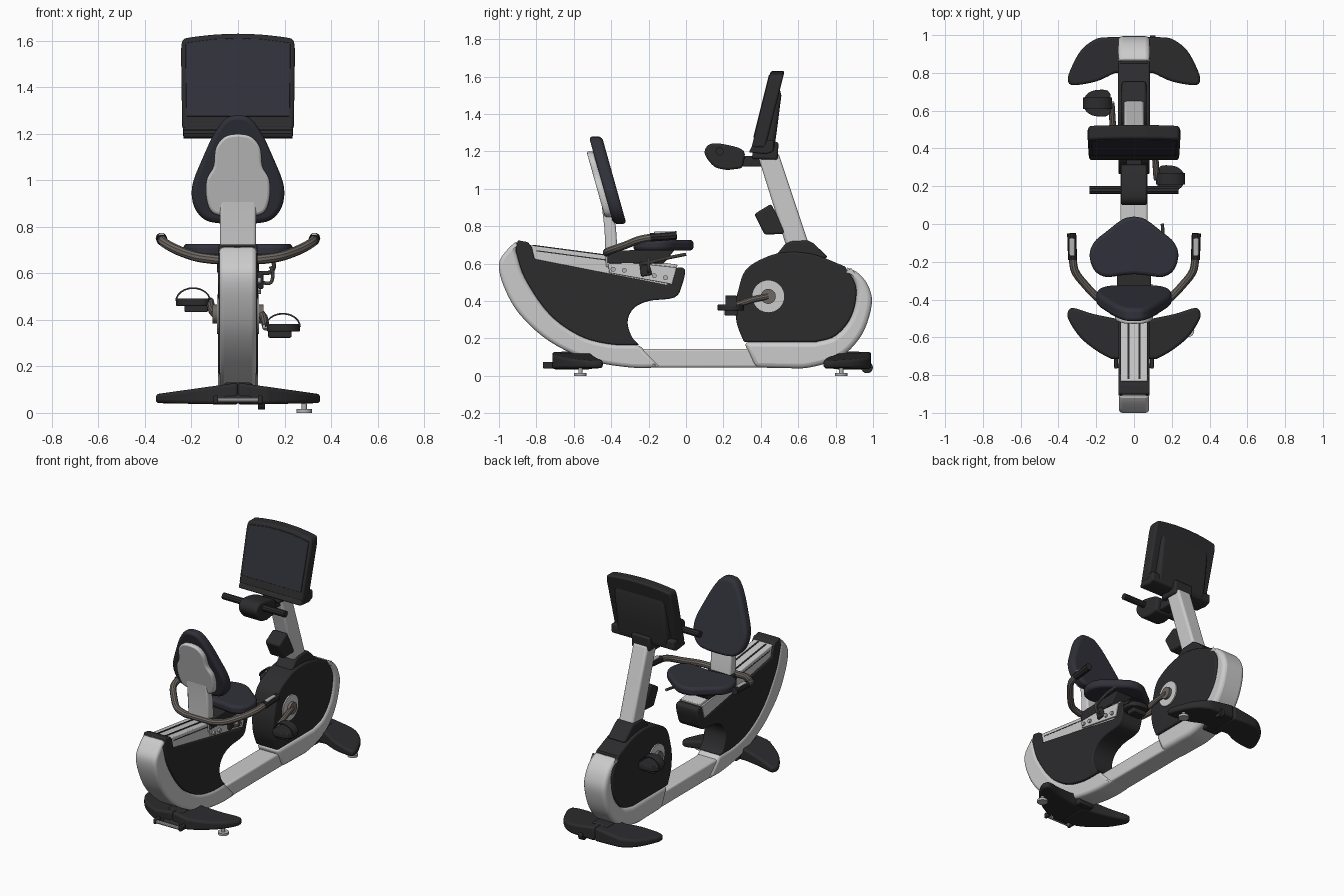
import bpy, bmesh, math
from mathutils import Vector

if "Cube" in bpy.data.objects:
    bpy.data.objects.remove(bpy.data.objects["Cube"])


def material(name, c):
    m = bpy.data.materials.new(name)
    m.diffuse_color = (*c, 1)
    m.use_nodes = True
    m.node_tree.nodes["Principled BSDF"].inputs["Base Color"].default_value = m.diffuse_color
    return m


LIGHT = material("light_grey", (.62, .62, .62))
DARK = material("black_plastic", (.025, .025, .027))
PAD = material("pad", (.03, .03, .042))
TUBE = material("dark_tube", (.16, .14, .125))
METAL = material("metal", (.45, .45, .46))


def smooth(pts, n=5):
    """Open Catmull-Rom curve through the points."""
    p = [Vector(q) for q in pts]
    p = [2 * p[0] - p[1]] + p + [2 * p[-1] - p[-2]]
    out = []
    for i in range(1, len(p) - 2):
        a, b, c, d = p[i - 1:i + 3]
        for k in range(n):
            t = k / n
            out.append(.5 * (2 * b + (c - a) * t + (2 * a - 5 * b + 4 * c - d) * t * t
                             + (3 * b - a - 3 * c + d) * t ** 3))
    return [tuple(v) for v in out] + [tuple(p[-2])]


def mirrored(half):
    return half + [(-x, y) for x, y in reversed(half) if x > 1e-4]


def finish(ob, mat):
    ob.data.materials.clear()
    ob.data.materials.append(mat)
    bpy.ops.object.select_all(action='DESELECT')
    ob.select_set(True)
    bpy.context.view_layer.objects.active = ob
    bpy.ops.object.shade_smooth_by_angle(angle=math.radians(35))
    return ob


def mirror_x(ob):
    m = ob.modifiers.new("mirror", 'MIRROR')
    m.use_mirror_merge = False
    return ob


def prism(name, pts, d0, d1, mat, axis='x', bevel=.01, warp=None):
    """Extrude a 2D outline along an axis, optionally warp it, and round its rims."""
    put = {'x': lambda a, b, d: (d, a, b), 'y': lambda a, b, d: (a, d, b),
           'z': lambda a, b, d: (a, b, d)}[axis]
    bm = bmesh.new()
    lo, hi = ([bm.verts.new(put(a, b, d)) for a, b in pts] for d in (d0, d1))
    n = len(pts)
    bm.faces.new(lo)
    bm.faces.new(hi)
    for i in range(n):
        bm.faces.new((lo[i], lo[(i + 1) % n], hi[(i + 1) % n], hi[i]))
    if warp:
        for v in bm.verts:
            v.co = warp(v.co)
    bmesh.ops.recalc_face_normals(bm, faces=bm.faces)
    me = bpy.data.meshes.new(name)
    bm.to_mesh(me)
    ob = bpy.data.objects.new(name, me)
    bpy.context.collection.objects.link(ob)
    if bevel:
        b = ob.modifiers.new("bevel", 'BEVEL')
        b.width, b.segments, b.limit_method = bevel, 3, 'ANGLE'
        b.angle_limit = math.radians(40)
        b.use_clamp_overlap = False
    return finish(ob, mat)


def box(name, x, y, z, mat, bevel=.006):
    return prism(name, [(y[0], z[0]), (y[1], z[0]), (y[1], z[1]), (y[0], z[1])], x[0], x[1], mat, bevel=bevel)


def cyl(name, loc, r, depth, mat, axis='x'):
    rot = {'x': (0, math.pi / 2, 0), 'y': (math.pi / 2, 0, 0), 'z': (0, 0, 0)}[axis]
    bpy.ops.mesh.primitive_cylinder_add(vertices=32, radius=r, depth=depth, location=loc, rotation=rot)
    ob = bpy.context.object
    ob.name = name
    return finish(ob, mat)


def tube(name, pts, r, mat):
    cu = bpy.data.curves.new(name, 'CURVE')
    cu.dimensions, cu.bevel_depth, cu.bevel_resolution, cu.use_fill_caps = '3D', r, 3, True
    s = cu.splines.new('POLY')
    s.points.add(len(pts) - 1)
    for q, p in zip(s.points, pts):
        q.co = (*p, 1)
    ob = bpy.data.objects.new(name, cu)
    bpy.context.collection.objects.link(ob)
    bpy.ops.object.select_all(action='DESELECT')
    ob.select_set(True)
    bpy.context.view_layer.objects.active = ob
    bpy.ops.object.convert(target='MESH')
    return finish(bpy.context.object, mat)


# Seat-end frame: light outer band, black side panel, rail
band_in = smooth([(-.25, .165), (-.41, .17), (-.57, .215), (-.73, .33), (-.86, .52), (-.91, .67)])
band_out = smooth([(-.9, .725), (-.955, .675), (-1, .6), (-.975, .48), (-.89, .33), (-.73, .185),
                   (-.52, .085), (-.3, .045), (-.13, .045)])
prism("rear_frame_band", band_in + band_out, -.08, .08, LIGHT, bevel=.02)
nose = smooth([(-.06, .575), (-.025, .58), (-.005, .56), (-.02, .49), (-.06, .42), (-.2, .4),
               (-.28, .36), (-.312, .29), (-.29, .21), (-.25, .165)])
prism("rear_side_panel", [(-.9, .725), (-.845, .715), (-.825, .69), (-.81, .625), (-.1, .485)] + nose + band_in[1:],
      -.083, .083, DARK, bevel=.008)
prism("seat_rail", [(-.84, .7), (-.045, .595), (-.08, .47), (-.82, .6)], -.072, .072, LIGHT, bevel=.006)
for x in (-.03, .03):
    prism("rail_slot", [(-.82, .701), (-.4, .6455), (-.4, .63), (-.82, .68)], x - .005, x + .005, DARK, bevel=0)
mirror_x(prism("rail_side_groove", [(-.8, .672), (-.3, .606), (-.3, .6), (-.8, .666)], .07, .0735, DARK, bevel=0))

# Floor beam
prism("floor_beam", [(-.3, .045), (.45, .045), (.45, .145), (-.3, .145)], -.072, .072, LIGHT, bevel=.012)

# Drive housing at the far end
front = smooth([(.31, .18), (.272, .28), (.265, .38), (.28, .46), (.315, .56), (.395, .62), (.52, .66),
                (.68, .65), (.85, .585)])
split = smooth([(.85, .585), (.91, .47), (.885, .32), (.8, .215), (.69, .18)])
prism("drive_housing", front + split[1:], -.083, .083, DARK, bevel=.01)
shell = smooth([(.37, .045), (.52, .042), (.66, .045), (.825, .1), (.94, .22), (.993, .38), (.975, .48), (.92, .55), (.85, .585)])
prism("drive_housing_band", shell + split[1:] + [(.31, .18)], -.085, .085, LIGHT, bevel=.025)
prism("mast_collar", [(.47, .63), (.53, .705), (.56, .72), (.65, .725), (.68, .71), (.76, .635), (.6, .58)],
      -.065, .065, DARK, bevel=.012)

# Mast, bottle holder
prism("mast", [(.54, .68), (.665, .68), (.495, 1.19), (.38, 1.19)], -.055, .055, LIGHT, bevel=.015)
prism("bottle_holder", [(.365, .865), (.455, .92), (.54, .76), (.42, .755)], -.055, .055, DARK, bevel=.012)


# Console
def lean(v):
    return Vector((v.x, v.y + .25 * (v.z - 1.2), v.z))


top = smooth([(.245, 1.56), (.238, 1.6), (.21, 1.613), (.1, 1.626), (0, 1.63)])
prism("console_screen_body", mirrored([(0, 1.22), (.24, 1.22)] + top), .345, .42, DARK, 'y', .012, lean)
prism("screen", mirrored([(0, 1.275), (.222, 1.275), (.226, 1.59), (.1, 1.607), (0, 1.61)]), .341, .36, PAD, 'y', .003, lean)
prism("console_back", [(.4, 1.2), (.47, 1.2), (.487, 1.32), (.51, 1.5), (.49, 1.58), (.45, 1.5)], -.19, .19, DARK, bevel=.02)
prism("console_lower_trim", [(.335, 1.195), (.43, 1.185), (.47, 1.2), (.47, 1.26), (.37, 1.26)], -.237, .237, DARK, bevel=.01)
prism("console_neck", [(.35, 1.16), (.49, 1.155), (.495, 1.25), (.37, 1.25)], -.07, .07, DARK, bevel=.012)

# Forward handlebar
prism("handlebar_mount", smooth([(.3, 1.11), (.31, 1.2), (.22, 1.235), (.13, 1.24), (.1, 1.19), (.15, 1.12), (.22, 1.1)]),
      -.07, .07, DARK, bevel=.012)
box("handlebar_arm", (-.04, .04), (.28, .42), (1.12, 1.175), DARK)
tube("handlebar", [(-.235, .18, 1.2), (.235, .18, 1.2)], .022, DARK)

# Backrest cushion, shell and stem


def recline(v):
    return Vector((v.x, v.y - .28 * (v.z - 1.05), v.z))


back = smooth([(0, 1.28), (.05, 1.268), (.1, 1.205), (.15, 1.1), (.196, .98), (.19, .89), (.145, .832), (.08, .815), (0, .812)])
prism("backrest_cushion", mirrored(back), -.455, -.385, PAD, 'y', .02, recline)
plate = smooth([(0, 1.2), (.055, 1.188), (.095, 1.14), (.105, 1.06), (.135, 1.0), (.133, .91), (.1, .855), (0, .84)])
prism("backrest_shell", mirrored(plate), -.49, -.45, LIGHT, 'y', .012, recline)
prism("backrest_stem", [(-.455, .95), (-.435, .78), (-.43, .58), (-.36, .58), (-.375, .8), (-.42, .95)],
      -.078, .078, LIGHT, bevel=.012)

# Seat cushion and carriage
seat = smooth([(0, .04), (.06, .025), (.14, -.035), (.21, -.095), (.235, -.165), (.21, -.245), (.15, -.28), (.07, -.272), (0, -.265)])
prism("seat_cushion", mirrored(seat), .67, .727, PAD, 'z', .018)
prism("seat_support", [(-.42, .67), (-.06, .675), (-.12, .6), (-.42, .6)], -.09, .09, DARK, bevel=.008)
mirror_x(prism("carriage_plate", [(-.42, .62), (-.05, .58), (-.075, .49), (-.41, .55)], .074, .087, LIGHT, bevel=.003))
for y, z in ((-.39, .57), (-.33, .565), (-.17, .535), (-.11, .525)):
    mirror_x(cyl("carriage_bolt", (.092, y, z), .013, .014, METAL))
prism("lever_pivot", [(-.25, .61), (-.2, .61), (-.18, .54), (-.24, .53)], .085, .11, DARK)
tube("seat_lever", smooth([(.1, -.24, .6), (.14, -.2, .605), (.155, -.1, .63), (.15, 0, .65)]), .009, TUBE)
tube("lever_hook", smooth([(.1, -.2, .56), (.14, -.2, .56), (.15, -.2, .6), (.14, -.2, .63)]), .008, TUBE)

# Side handles with grips
arm = smooth([(.1, -.425, .66), (.18, -.4, .672), (.26, -.32, .7), (.312, -.25, .728), (.325, -.17, .742), (.33, -.06, .75)])
arm_all = [(-x, y, z) for x, y, z in reversed(arm)] + arm
tube("seat_handles", arm_all, .021, TUBE)
mirror_x(tube("handle_grip", [(.325, -.19, .741), (.33, -.05, .751)], .024, DARK))
mirror_x(box("pulse_contact", (.315, .341), (-.17, -.075), (.75, .773), METAL))

# Floor feet: swept wings, centre blocks, levellers, transport wheels


def taper(v):
    return Vector((v.x, v.y, v.z - .14 * v.x if v.z > .08 else v.z + .02 * v.x))


wing_a = smooth([(.1, -.5), (.22, -.475), (.32, -.445), (.35, -.465), (.345, -.51), (.285, -.6), (.2, -.67), (.12, -.715)])
wing_b = smooth([(.1, .8), (.2, .755), (.32, .735), (.35, .76), (.335, .82), (.28, .92), (.2, .98), (.12, .99)])
for nm, w, y0, y1 in (("rear", wing_a, -.74, -.46), ("drive", wing_b, .74, .97)):
    ym = (y0 + y1) / 2
    mirror_x(prism(nm + "_foot_wing", [(0, w[0][1] - .005)] + w + [(0, w[-1][1])], .035, .13, DARK, 'z', .014, taper))
    prism(nm + "_foot_block", [(y0, .04), (y1, .04), (y1 - .04, .13), (y0 + .07, .13)], -.06, .06, DARK)
for y in (-.565, .83):
    mirror_x(cyl("leveller_pad", (.285, y, .008), .034, .016, METAL, 'z'))
    mirror_x(cyl("leveller_stem", (.285, y, .03), .011, .05, METAL, 'z'))
tube("lift_bar", [(-.1, -.75, .055), (.1, -.75, .055)], .012, METAL)
mirror_x(box("lift_bar_bracket", (.085, .105), (-.765, -.66), (.04, .075), DARK))
mirror_x(cyl("transport_wheel", (.1, .968, .045), .031, .03, DARK))

# Cranks and pedals, opposite each other about the axle
AY, AZ = .44, .425
for s, side in ((1, "right"), (-1, "left")):
    cyl(side + "_crank_cover", (s * .084, AY, AZ), .085, .014, LIGHT)
    cyl(side + "_crank_hub", (s * .095, AY, AZ), .04, .03, TUBE)
    py, pz = AY - s * .2, AZ - s * .055
    tube(side + "_crank_arm", [(s * .1, AY, AZ), (s * .112, AY - s * .08, AZ - s * .016), (s * .12, py, pz)], .017, TUBE)
    cyl(side + "_pedal_axle", (s * .17, py, pz), .009, .13, METAL)
    plan = smooth([(.125, -.05), (.15, -.07), (.22, -.065), (.262, -.03), (.262, .03), (.22, .065), (.15, .07), (.125, .05)], 3)
    prism(side + "_pedal", [(s * a, py + b) for a, b in plan], pz - .02, pz + .012, DARK, 'z', .005)
    box(side + "_pedal_weight", sorted((s * .13, s * .23)), (py - .035, py + .035), (pz - .047, pz - .015), DARK)
    arch = [(math.cos(t * math.pi / 12), math.sin(t * math.pi / 12)) for t in range(13)]
    hoop = [(s * .193 + .077 * c, pz + .06 * q) for c, q in arch] + [(s * .193 + .07 * c, pz + .053 * q) for c, q in reversed(arch)]
    prism(side + "_pedal_strap", hoop, py - .03, py + .03, DARK, 'y', 0)
